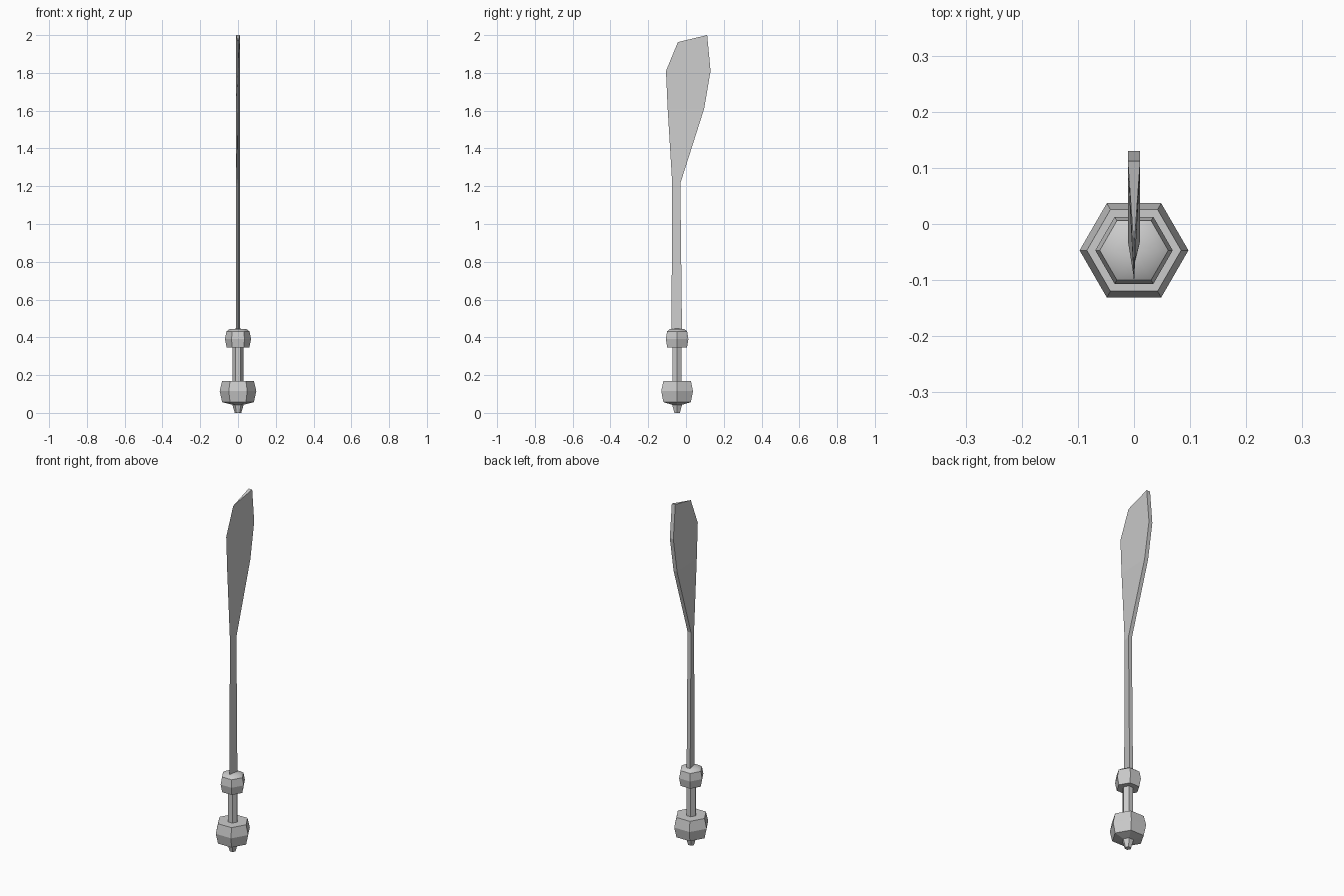
import bpy, bmesh, math

if "Cube" in bpy.data.objects:
    bpy.data.objects.remove(bpy.data.objects["Cube"])

AXIS_Y = -0.047


def make_object(name, bm):
    bmesh.ops.recalc_face_normals(bm, faces=bm.faces)
    mesh = bpy.data.meshes.new(name)
    bm.to_mesh(mesh)
    bm.free()
    obj = bpy.data.objects.new(name, mesh)
    bpy.context.collection.objects.link(obj)
    return obj


def hex_turned(name, profile, smooth_above=None):
    """Stack six-sided rings of (radius, z) and close both ends."""
    bm = bmesh.new()
    rings = []
    for r, z in profile:
        rings.append([bm.verts.new((r * math.cos(i * math.pi / 3),
                                    AXIS_Y + r * math.sin(i * math.pi / 3), z))
                      for i in range(6)])
    for a, b in zip(rings, rings[1:]):
        for i in range(6):
            j = (i + 1) % 6
            bm.faces.new((a[i], a[j], b[j], b[i]))
    bm.faces.new(rings[0])
    bm.faces.new(rings[-1])
    if smooth_above is not None:
        for f in bm.faces:
            f.smooth = min(v.co.z for v in f.verts) >= smooth_above
    return make_object(name, bm)


# Pommel with its small pointed end
hex_turned("pommel", [(0.017, 0), (0.03, 0.043), (0.084, 0.057),
                      (0.097, 0.115), (0.084, 0.17)])

# Grip between the two collars
hex_turned("grip", [(0.028, 0.16), (0.028, 0.36)])

# Upper collar with softly domed top
hex_turned("collar", [(0.06, 0.345), (0.069, 0.39), (0.061, 0.432),
                      (0.045, 0.443), (0.01, 0.446)], smooth_above=0.43)

# Blade: wedge section, sharp front edge and flat back: (z front, y front, z back, y back)
stations = [(0.42, -0.077, 0.42, -0.021),
            (1.215, -0.073, 1.215, -0.030),
            (1.61, -0.097, 1.61, 0.096),
            (1.81, -0.106, 1.81, 0.130),
            (1.963, -0.043, 2.0, 0.112)]
HALF = 0.011
bm = bmesh.new()
sections = [[bm.verts.new((0, yf, zf)), bm.verts.new((HALF, yb, zb)),
             bm.verts.new((-HALF, yb, zb))] for zf, yf, zb, yb in stations]
for a, b in zip(sections, sections[1:]):
    for i in range(3):
        j = (i + 1) % 3
        bm.faces.new((a[i], a[j], b[j], b[i]))
bm.faces.new(sections[0])
bm.faces.new(sections[-1])
make_object("blade", bm)
